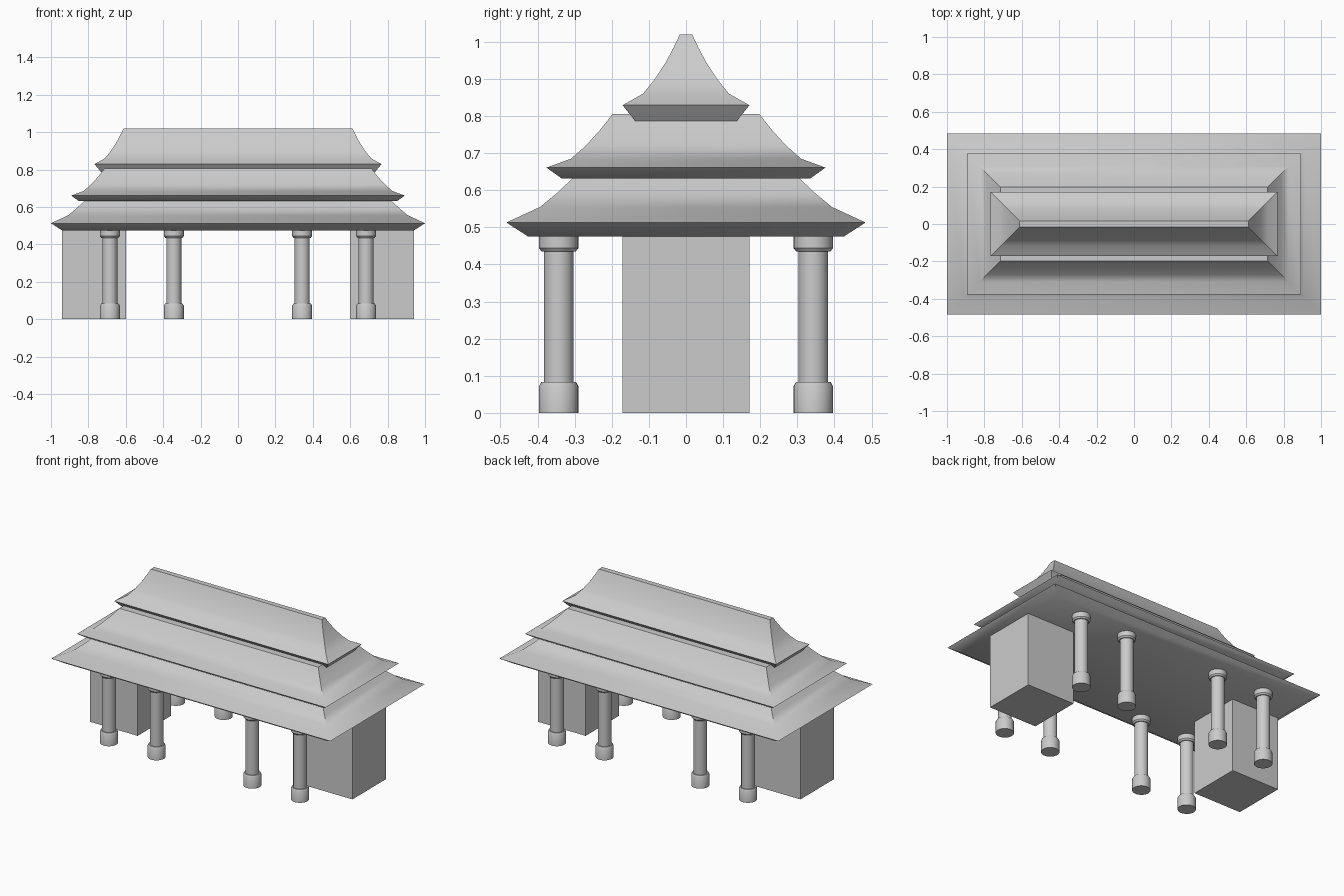
import bpy, bmesh, math

if "Cube" in bpy.data.objects:
    bpy.data.objects.remove(bpy.data.objects["Cube"])


def finish(name, bm, angle=None):
    bmesh.ops.recalc_face_normals(bm, faces=bm.faces)
    mesh = bpy.data.meshes.new(name)
    bm.to_mesh(mesh)
    bm.free()
    ob = bpy.data.objects.new(name, mesh)
    bpy.context.collection.objects.link(ob)
    if angle:
        bpy.ops.object.select_all(action='DESELECT')
        ob.select_set(True)
        bpy.context.view_layer.objects.active = ob
        bpy.ops.object.shade_smooth_by_angle(angle=math.radians(angle))
    return ob


def loft(bm, rings):
    # bridge matching rings of points and cap both ends
    loops = [[bm.verts.new(p) for p in r] for r in rings]
    n = len(loops[0])
    for a, b in zip(loops, loops[1:]):
        for i in range(n):
            j = (i + 1) % n
            bm.faces.new((a[i], a[j], b[j], b[i]))
    bm.faces.new(loops[0][::-1])
    bm.faces.new(loops[-1])


def roof_tier(name, profile, extra):
    # hipped roof: profile gives (half depth, height); half length = half depth + extra
    bm = bmesh.new()
    loft(bm, [[(sx * (y + extra), sy * y, z)
               for sx, sy in ((-1, -1), (1, -1), (1, 1), (-1, 1))]
              for y, z in profile])
    return finish(name, bm, 38)


def column(name, cx, cy):
    profile = [(.053, 0), (.053, .072), (.047, .083), (.04, .083),
               (.04, .435), (.046, .435), (.053, .444), (.053, .476)]
    n = 32
    bm = bmesh.new()
    loft(bm, [[(cx + r * math.cos(2 * math.pi * i / n),
                cy + r * math.sin(2 * math.pi * i / n), z) for i in range(n)]
              for r, z in profile])
    return finish(name, bm, 30)


# three stacked roofs with flared eaves
roof_tier("lower_roof", [(.425, .475), (.484, .513), (.393, .555),
                         (.347, .593), (.307, .631), (.29, .65)], .516)
roof_tier("middle_roof", [(.334, .631), (.376, .661), (.31, .685),
                          (.27, .720), (.232, .762), (.197, .806)], .516)
roof_tier("upper_roof", [(.137, .787), (.171, .829), (.116, .860),
                         (.085, .898), (.055, .944), (.033, .985), (.017, 1.019)], .596)

# columns, four along each long side
for sy, side in ((-1, "front"), (1, "back")):
    for i, x in enumerate((-.685, -.343, .343, .685)):
        column(f"{side}_column_{i + 1}", x, sy * .343)

# solid end rooms
for sx, side in ((-1, "left"), (1, "right")):
    bm = bmesh.new()
    loft(bm, [[(sx * x, y, z) for x, y in ((.6, -.171), (.94, -.171), (.94, .171), (.6, .171))]
              for z in (0, .476)])
    finish(f"{side}_end_room", bm)
